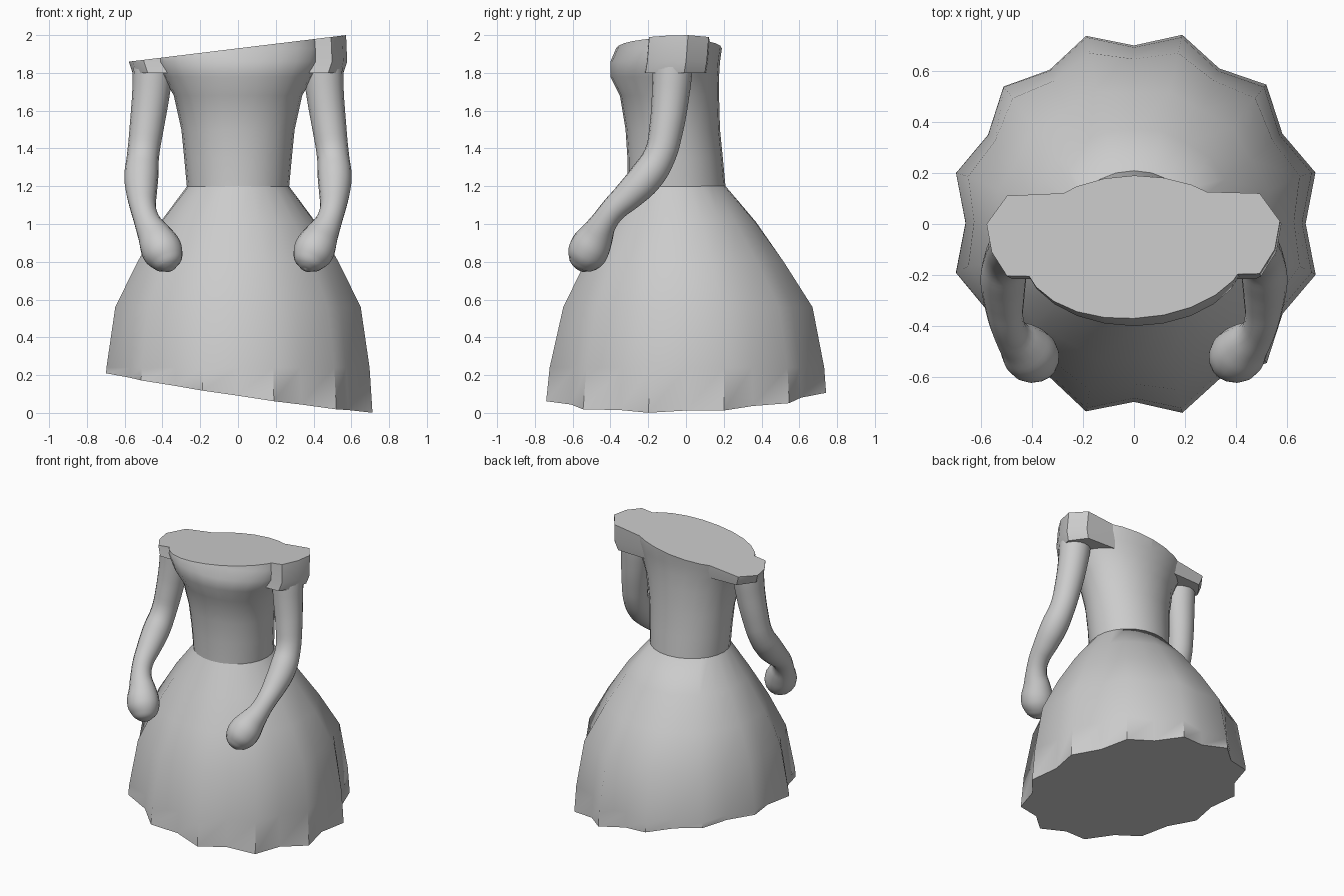
import bpy, bmesh
from math import sin, cos, pi, radians
from mathutils import Vector

if "Cube" in bpy.data.objects:
    bpy.data.objects.remove(bpy.data.objects["Cube"])

TOP = (Vector((0, 0, 1.93)), Vector((-0.122, 0, 1)))
HEM = (Vector((0, 0, 0.112)), Vector((-0.148, 0.03, -1)) * Vector((1, 1, 1)).x)
HEM = (Vector((0, 0, 0.112)), Vector((-0.148, 0.03, -1)))


def ring(z, cx, w, front, back, scallop=0, n=24):
    """Ellipse-like section with optional 12-fold scalloping."""
    cy, d = (front + back) / 2, (back - front) / 2
    pts = []
    for i in range(n):
        a = 2 * pi * i / n
        r = 1 - scallop * cos(12 * a)
        pts.append((cx + w * r * cos(a), cy + d * r * sin(a), z))
    return pts


def loft(name, rings, cuts, angle):
    """Skin the sections, cap the ends, slice with planes and fill the cuts."""
    bm = bmesh.new()
    loops = [[bm.verts.new(p) for p in r] for r in rings]
    for a, b in zip(loops, loops[1:]):
        for i in range(len(a)):
            j = (i + 1) % len(a)
            bm.faces.new((a[i], a[j], b[j], b[i]))
    bm.faces.new(loops[0][::-1])
    bm.faces.new(loops[-1])
    for co, no in cuts:
        res = bmesh.ops.bisect_plane(bm, geom=bm.verts[:] + bm.edges[:] + bm.faces[:],
                                     plane_co=co, plane_no=no, clear_outer=True)
        edges = [e for e in res["geom_cut"] if isinstance(e, bmesh.types.BMEdge)]
        bmesh.ops.contextual_create(bm, geom=edges)
    bmesh.ops.recalc_face_normals(bm, faces=bm.faces[:])
    me = bpy.data.meshes.new(name)
    bm.to_mesh(me)
    bm.free()
    ob = bpy.data.objects.new(name, me)
    bpy.context.collection.objects.link(ob)
    smooth(ob, angle)
    return ob


def smooth(ob, angle):
    bpy.ops.object.select_all(action='DESELECT')
    ob.select_set(True)
    bpy.context.view_layer.objects.active = ob
    bpy.ops.object.shade_smooth_by_angle(angle=radians(angle))


# Skirt with scalloped, slanted hem
skirt = [(-0.10, .712, -.75, .75, .045), (0.24, .69, -.715, .725, .045),
         (0.56, .65, -.65, .67, .035), (0.80, .54, -.54, .525, .02),
         (1.01, .415, -.42, .375, .01), (1.20, .27, -.31, .21, 0)]
loft("skirt", [ring(z, 0, w, f, b, s) for z, w, f, b, s in skirt], [HEM], 50)

# Bodice, sliced by the slanted neckline
bodice = [(1.19, .27, -.31, .21), (1.35, .285, -.31, .195), (1.5, .30, -.32, .18),
          (1.68, .34, -.35, .175), (1.78, .395, -.40, .175), (1.86, .44, -.40, .18),
          (1.93, .45, -.37, .19), (2.05, .45, -.34, .195)]
loft("bodice", [ring(z, 0, w, f, b) for z, w, f, b in bodice], [TOP], 50)

# Short sleeves over the shoulders
for side, label in ((1, "right"), (-1, "left")):
    outline = [(.20, -.21), (.49, -.205), (.55, -.11), (.57, .0), (.49, .11), (.36, .115), (.20, .12)]
    rings = []
    for z, dx, dy in ((1.80, -.012, -.01), (1.86, .008, 0), (2.05, 0, .015)):
        rings.append([(side * (x + dx), y + dy, z) for x, y in outline])
    loft(label + "_sleeve", rings, [TOP], 40)

# Arms: tapered tube from shoulder to rounded mitten hand
path = [(.45, -.07, 1.84, .106), (.46, -.08, 1.70, .10), (.485, -.105, 1.50, .09),
        (.503, -.14, 1.36, .085), (.512, -.21, 1.25, .09), (.51, -.30, 1.155, .08),
        (.50, -.385, 1.075, .068), (.475, -.44, 1.0, .072), (.44, -.475, .935, .092),
        (.408, -.51, .872, .107), (.382, -.535, .82, .096), (.367, -.553, .783, .068),
        (.359, -.562, .762, .03), (.357, -.565, .757, .002)]
cu = bpy.data.curves.new("arms", 'CURVE')
cu.dimensions = '3D'
cu.bevel_depth = 1
cu.bevel_resolution = 6
cu.resolution_u = 4
cu.use_fill_caps = True
sp = cu.splines.new('BEZIER')
sp.radius_interpolation = 'CARDINAL'
sp.bezier_points.add(len(path) - 1)
for p, (x, y, z, r) in zip(sp.bezier_points, path):
    p.co, p.radius = (x, y, z), r
    p.handle_left_type = p.handle_right_type = 'AUTO'
arms = bpy.data.objects.new("arms", cu)
bpy.context.collection.objects.link(arms)
bpy.ops.object.select_all(action='DESELECT')
arms.select_set(True)
bpy.context.view_layer.objects.active = arms
bpy.ops.object.convert(target='MESH')
arms = bpy.context.view_layer.objects.active
smooth(arms, 60)
arms.modifiers.new("mirror", 'MIRROR')
